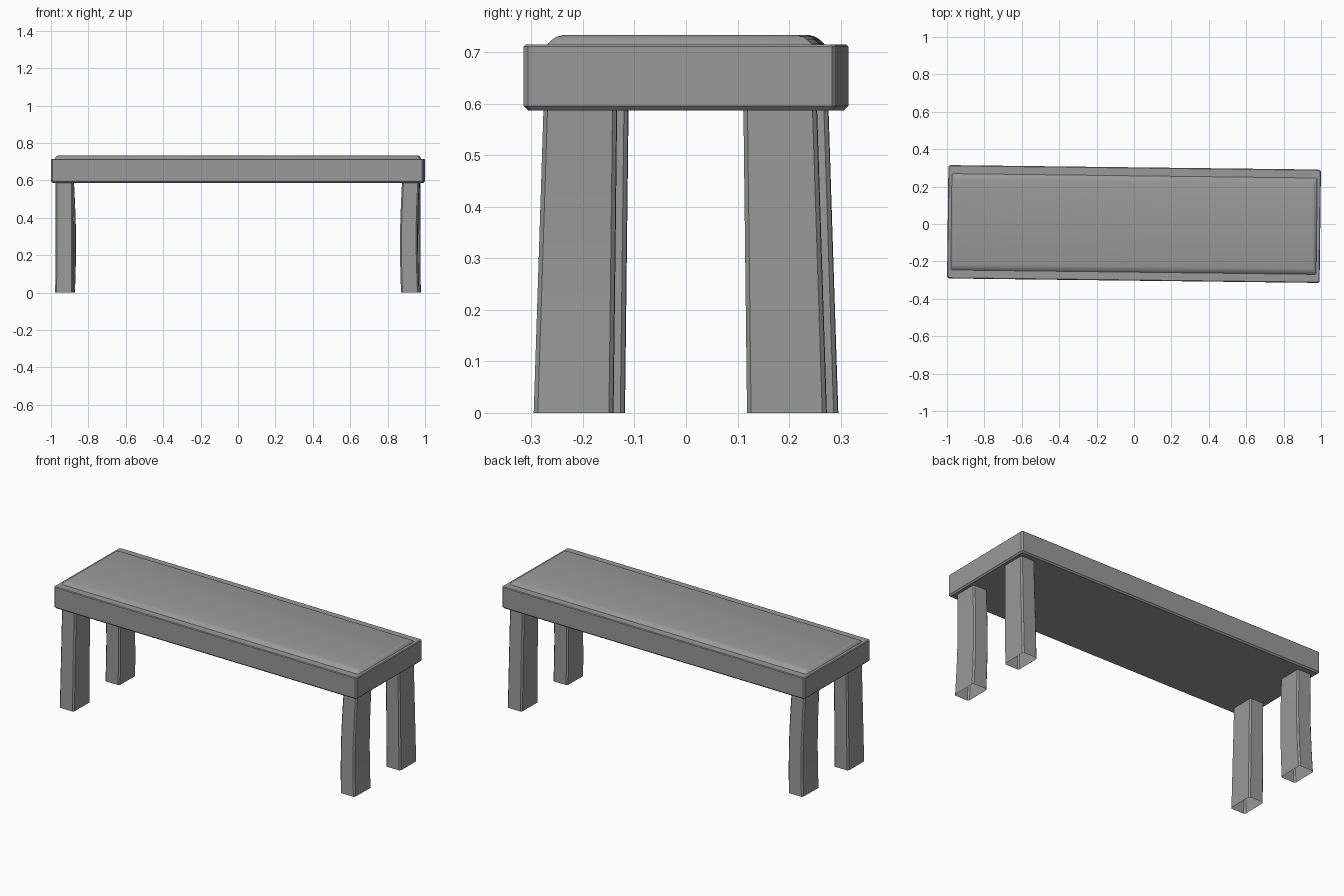
import bpy, bmesh, math
from mathutils import Matrix

if "Cube" in bpy.data.objects:
    bpy.data.objects.remove(bpy.data.objects["Cube"])

# whole bench sits very slightly turned about z
TURN = Matrix.Rotation(-0.012, 4, 'Z')

# dark grey finish
GREY = bpy.data.materials.new("dark_grey")
GREY.diffuse_color = (0.32, 0.32, 0.32, 1)
GREY.use_nodes = True
GREY.node_tree.nodes["Principled BSDF"].inputs["Base Color"].default_value = GREY.diffuse_color


def finish(name, bm, smooth=None):
    bmesh.ops.recalc_face_normals(bm, faces=bm.faces[:])
    bm.transform(TURN)
    me = bpy.data.meshes.new(name)
    bm.to_mesh(me)
    bm.free()
    me.materials.append(GREY)
    ob = bpy.data.objects.new(name, me)
    bpy.context.collection.objects.link(ob)
    if smooth:
        bpy.ops.object.select_all(action='DESELECT')
        ob.select_set(True)
        bpy.context.view_layer.objects.active = ob
        bpy.ops.object.shade_smooth_by_angle(angle=math.radians(smooth))
    return ob


def chamfered_ring(bm, cx, cy, hx, hy, z, c):
    # rectangle with cut corners
    pts = [(hx - c, -hy), (hx, -hy + c), (hx, hy - c), (hx - c, hy),
           (-hx + c, hy), (-hx, hy - c), (-hx, -hy + c), (-hx + c, -hy)]
    return [bm.verts.new((cx + x, cy + y, z)) for x, y in pts]


def bridge(bm, rings):
    for a, b in zip(rings, rings[1:]):
        n = len(a)
        for i in range(n):
            j = (i + 1) % n
            bm.faces.new((a[i], a[j], b[j], b[i]))


# seat frame slab
bm = bmesh.new()
c = 0.008
rings = [chamfered_ring(bm, 0, 0, 0.996 - d, 0.303 - d, z, c)
         for d, z in ((c, 0.587), (0, 0.595), (0, 0.711), (0.004, 0.715))]
bridge(bm, rings)
bm.faces.new(rings[0])
bm.faces.new(rings[-1])
finish("seat_frame", bm)

# softly rounded cushion
bm = bmesh.new()
profile = ((0.978, 0.260, 0.712), (0.976, 0.256, 0.717), (0.972, 0.248, 0.724),
           (0.966, 0.239, 0.730), (0.957, 0.228, 0.733))
rings = [chamfered_ring(bm, 0, 0, hx, hy, z, 0.006) for hx, hy, z in profile]
bridge(bm, rings)
bm.faces.new(rings[-1])
bm.faces.new(rings[0])
finish("cushion", bm, 40)


def leg(name, sx, sy, bent):
    # open tapered tube; the bent pair bows inward
    bm = bmesh.new()
    n = 8 if bent else 1
    rings = []
    for i in range(n + 1):
        t = i / n
        bow = 0.008 * math.sin(math.pi * t) + 0.003 * (1 - t) if bent else 0
        rings.append(chamfered_ring(
            bm, sx * (0.926 - bow), sy * (0.207 - 0.013 * t),
            0.048 - 0.002 * t, 0.077 - 0.006 * t, 0.59 * t, 0.008))
    bridge(bm, rings)
    finish(name, bm, 25)


# legs, diagonal pairs match
for sx, side in ((-1, "left"), (1, "right")):
    for sy, end in ((-1, "front"), (1, "back")):
        leg(f"{end}_{side}_leg", sx, sy, sx * sy < 0)
